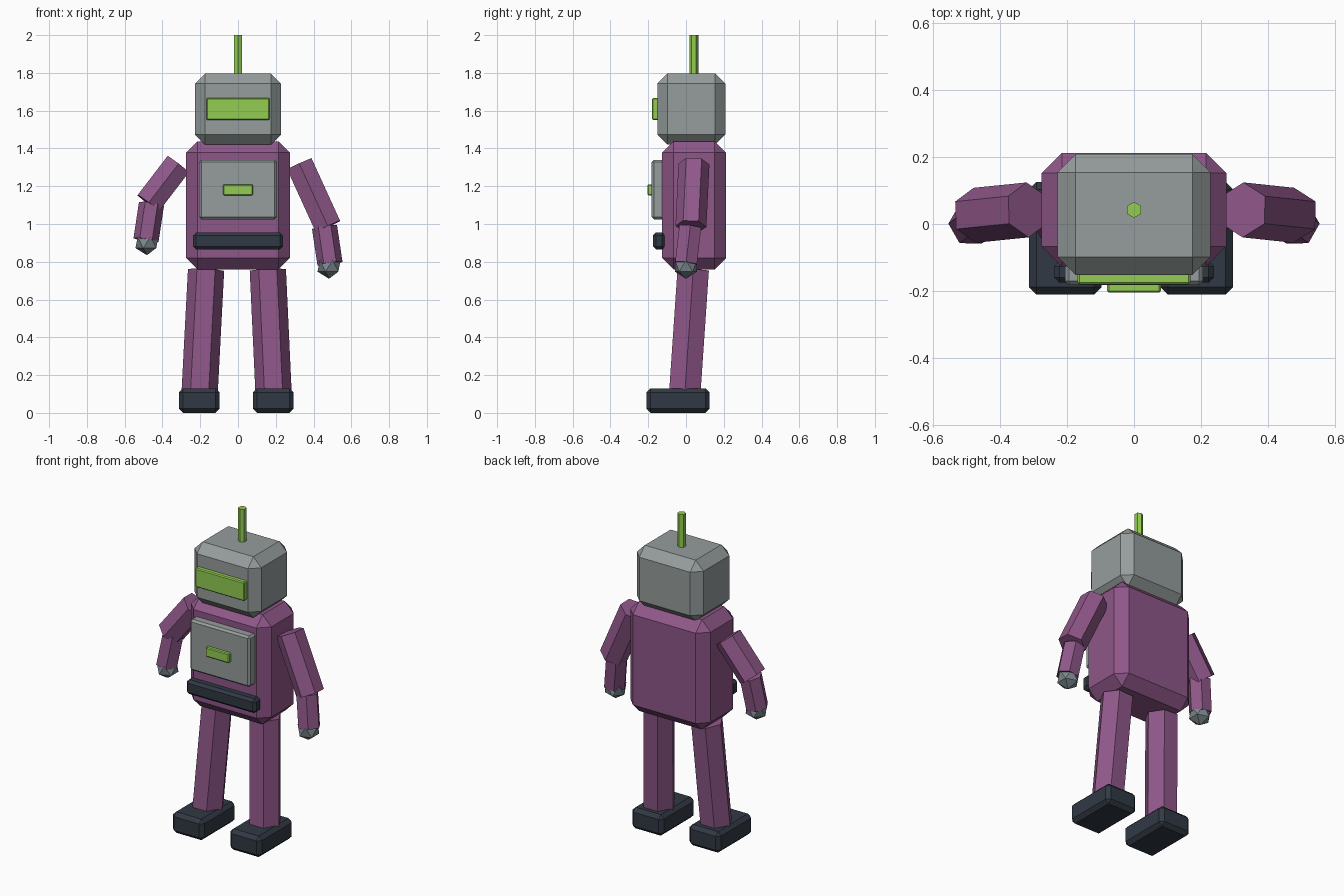
import bpy
import bmesh
from mathutils import Matrix, Vector

if "Cube" in bpy.data.objects:
    bpy.data.objects.remove(bpy.data.objects["Cube"], do_unlink=True)


def material(name, rgb):
    """Flat colour from 0-255 screen values."""
    linear = [(c / 255 / 12.92 if c < 11 else ((c / 255 + 0.055) / 1.055) ** 2.4) for c in rgb] + [1]
    mat = bpy.data.materials.new(name)
    mat.use_nodes = True
    mat.diffuse_color = linear
    shader = next(n for n in mat.node_tree.nodes if n.type == 'BSDF_PRINCIPLED')
    shader.inputs["Base Color"].default_value = linear
    return mat


purple = material("purple", (143, 87, 137))
grey = material("grey", (149, 157, 156))
steel = material("steel", (124, 136, 140))
green = material("lime green", (147, 204, 82))
dark = material("dark slate", (49, 57, 68))


def finish(name, bm, mat):
    mesh = bpy.data.meshes.new(name)
    bm.to_mesh(mesh)
    bm.free()
    mesh.materials.append(mat)
    obj = bpy.data.objects.new(name, mesh)
    bpy.context.collection.objects.link(obj)
    return obj


def box(name, mat, low, high, bevel):
    """Chamfered box between two opposite corners."""
    low, high = Vector(low), Vector(high)
    bm = bmesh.new()
    size = Matrix.Diagonal(high - low).to_4x4()
    bmesh.ops.create_cube(bm, size=1, matrix=Matrix.Translation((low + high) / 2) @ size)
    bmesh.ops.bevel(bm, geom=bm.edges[:], offset=bevel, segments=1, affect='EDGES')
    return finish(name, bm, mat)


def limb(name, mat, start, end, radius, corner):
    """Hexagonal prism from start to end with one corner turned towards a direction."""
    start, end = Vector(start), Vector(end)
    axis = (end - start).normalized()
    side = Vector(corner)
    side = (side - axis * side.dot(axis)).normalized()
    turn = Matrix((side, axis.cross(side), axis)).transposed().to_4x4()
    bm = bmesh.new()
    bmesh.ops.create_cone(bm, cap_ends=True, segments=6, radius1=radius, radius2=radius,
                          depth=(end - start).length)
    # Bring a corner of the hexagon onto the local x axis
    first = bm.verts[:][0].co
    spin = Matrix.Rotation(-Vector((1, 0)).angle_signed(first.xy) * -1, 4, 'Z')
    bm.transform(Matrix.Translation((start + end) / 2) @ turn @ spin)
    return finish(name, bm, mat)


X, Y = (1, 0, 0), (0, 1, 0)

# Head and antenna
box("head", grey, (-0.228, -0.152, 1.42), (0.228, 0.208, 1.797), 0.054)
box("visor", green, (-0.168, -0.18, 1.55), (0.168, -0.13, 1.667), 0.006)
limb("antenna", green, (0, 0.042, 1.77), (0, 0.042, 2.0), 0.024, Y)

# Torso and its front fittings
box("torso", purple, (-0.275, -0.127, 0.76), (0.275, 0.212, 1.438), 0.06)
box("chest_panel", grey, (-0.206, -0.182, 1.025), (0.206, -0.1, 1.34), 0.012)
box("chest_button", green, (-0.08, -0.204, 1.152), (0.08, -0.17, 1.21), 0.005)
box("belt", dark, (-0.238, -0.175, 0.866), (0.238, -0.11, 0.955), 0.016)

# Legs and feet
for side, s, hip, ankle, foot in (("left", 1, 0.158, 0.188, 0.187),
                                  ("right", -1, 0.169, 0.203, 0.205)):
    limb(side + "_leg", purple, (s * hip, 0.038, 0.757), (s * ankle, -0.006, 0.11), 0.096, X)
    box(side + "_foot", dark, (s * foot - 0.108, -0.21, 0), (s * foot + 0.108, 0.125, 0.13), 0.022)

# Arms and hands: the right arm is carried higher than the left
for side, s, shoulder, elbow, wrist in (("left", 1, (0.325, 1.318), (0.476, 0.987), 0.79),
                                        ("right", -1, (0.317, 1.316), (0.475, 1.11), 0.915)):
    limb(side + "_upper_arm", purple, (s * shoulder[0], 0.042, shoulder[1]),
         (s * elbow[0], 0.026, elbow[1]), 0.082, Y)
    limb(side + "_forearm", purple, (s * 0.458, 0.022, elbow[1] - 0.003),
         (s * 0.487, 0.0, wrist), 0.067, X)
    bm = bmesh.new()
    bmesh.ops.create_icosphere(bm, subdivisions=1, radius=0.068,
                               matrix=Matrix.Translation((s * 0.482, 0.0, wrist - 0.012)))
    finish(side + "_hand", bm, steel)
